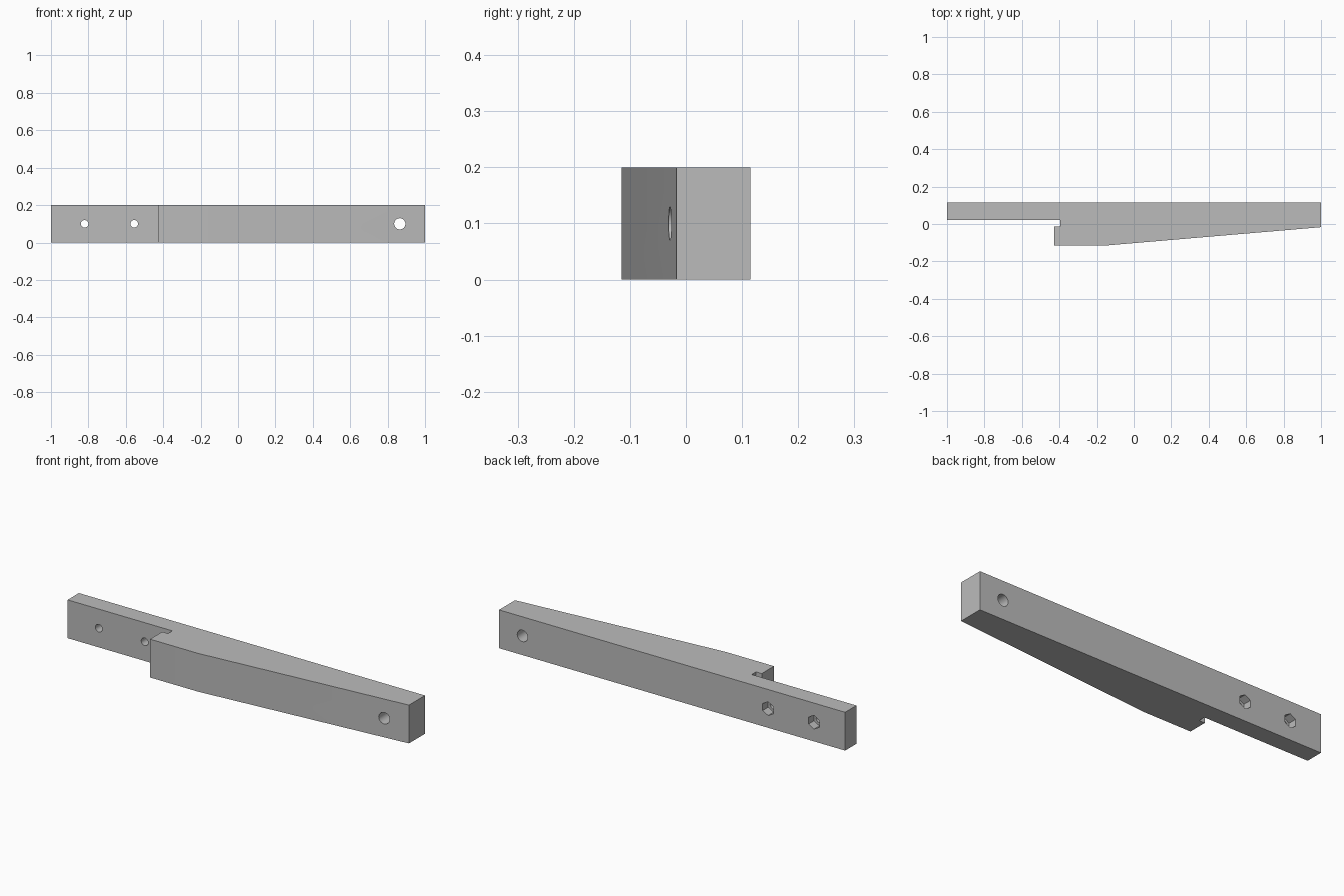
import bpy
import bmesh
import math
from mathutils import Matrix

if "Cube" in bpy.data.objects:
    bpy.data.objects.remove(bpy.data.objects["Cube"], do_unlink=True)

HEIGHT = 0.2

grey = bpy.data.materials.new("plain_grey")
grey.use_nodes = True
grey.diffuse_color = (0.5, 0.5, 0.5, 1)
grey.node_tree.nodes["Principled BSDF"].inputs["Base Color"].default_value = (0.5, 0.5, 0.5, 1)


def add_object(name, bm):
    bmesh.ops.recalc_face_normals(bm, faces=bm.faces)
    mesh = bpy.data.meshes.new(name)
    bm.to_mesh(mesh)
    bm.free()
    mesh.materials.append(grey)
    obj = bpy.data.objects.new(name, mesh)
    bpy.context.collection.objects.link(obj)
    return obj


def cut(body, x, radius, sides, y_from, y_to):
    """Cut a prism running along y at mid height."""
    bm = bmesh.new()
    place = Matrix.Translation((x, (y_from + y_to) / 2, HEIGHT / 2))
    turn = Matrix.Rotation(math.pi / 2, 4, "X")
    bmesh.ops.create_cone(bm, cap_ends=True, segments=sides, radius1=radius,
                          radius2=radius, depth=y_to - y_from, matrix=place @ turn)
    cutter = add_object("hole_cutter", bm)
    cutter.hide_render = True
    mod = body.modifiers.new("hole", "BOOLEAN")
    mod.operation = "DIFFERENCE"
    mod.solver = "EXACT"
    mod.object = cutter
    bpy.ops.object.modifier_apply(modifier=mod.name)
    bpy.data.objects.remove(cutter, do_unlink=True)


# Lever body: plan outline with thin arm, undercut step and tapered handle
outline = [(-1, 0.115), (-1, 0.022), (-0.395, 0.022), (-0.395, -0.014),
           (-0.428, -0.014), (-0.428, -0.115), (-0.15, -0.115),
           (1, -0.017), (1, 0.115)]
bm = bmesh.new()
base = bm.faces.new([bm.verts.new((x, y, 0)) for x, y in outline])
top = bmesh.ops.extrude_face_region(bm, geom=[base])["geom"]
bmesh.ops.translate(bm, vec=(0, 0, HEIGHT),
                    verts=[v for v in top if isinstance(v, bmesh.types.BMVert)])
body = add_object("lever_body", bm)
bpy.context.view_layer.objects.active = body
body.select_set(True)

# Pivot hole through the tapered end
cut(body, 0.865, 0.03, 32, -0.2, 0.2)

# Screw holes with hexagonal nut pockets in the back of the arm
for x in (-0.82, -0.555):
    cut(body, x, 0.02, 32, -0.2, 0.2)
    cut(body, x, 0.036, 6, 0.07, 0.2)

bpy.ops.object.shade_smooth_by_angle(angle=math.radians(30))
